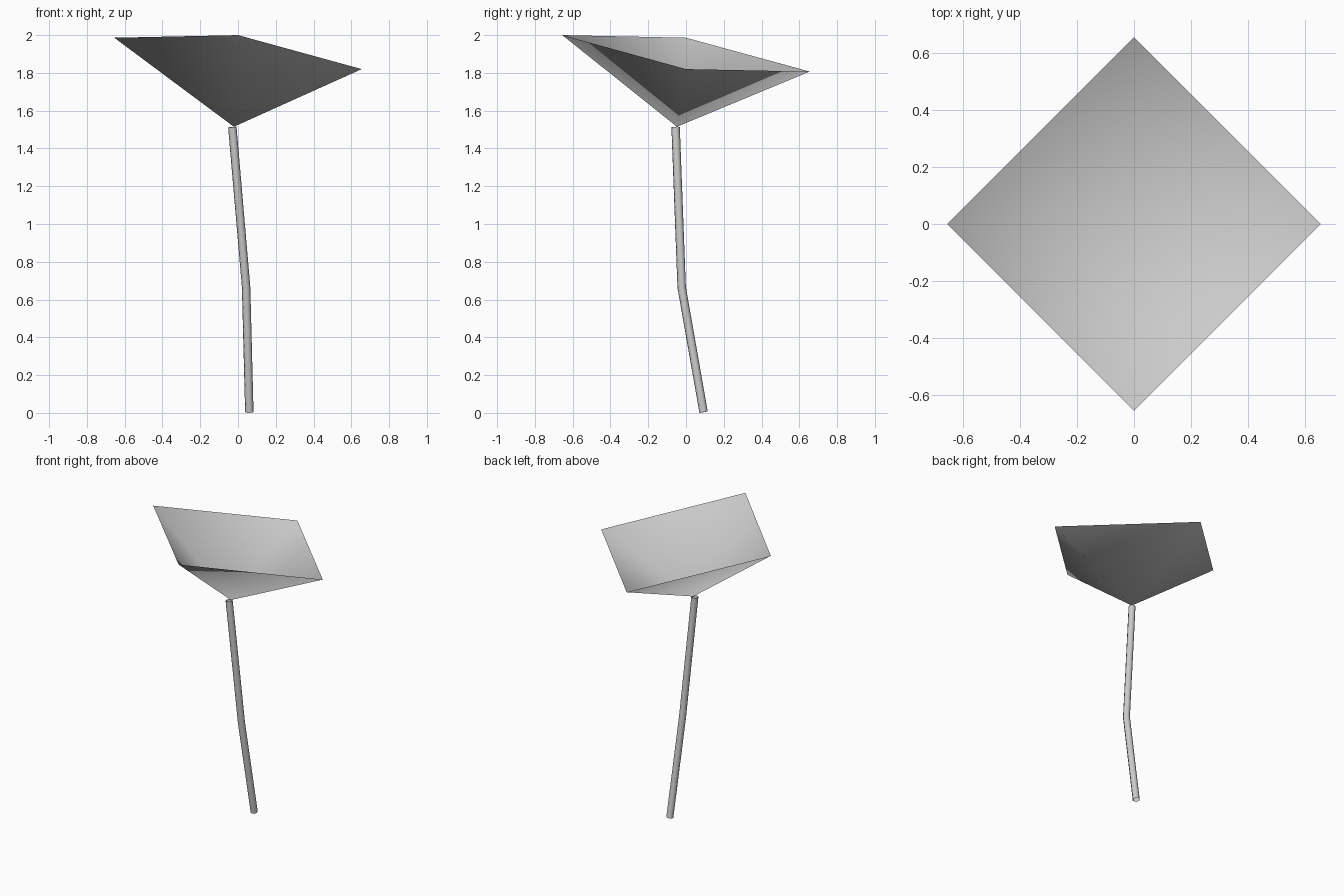
import bpy

if "Cube" in bpy.data.objects:
    bpy.data.objects.remove(bpy.data.objects["Cube"])

# One plain grey for the whole model
grey = bpy.data.materials.new("light grey")
grey.diffuse_color = (0.6, 0.6, 0.6, 1.0)
grey.use_nodes = True
grey.node_tree.nodes["Principled BSDF"].inputs["Base Color"].default_value = grey.diffuse_color

# Cup: open four-sided pyramid sheet with a tilted square rim
rim = [(0, -0.655, 2.0), (0.655, 0, 1.82), (0, 0.655, 1.807), (-0.655, 0, 1.986)]
apex = (-0.022, -0.048, 1.515)
mesh = bpy.data.meshes.new("cup")
mesh.from_pydata(rim + [apex], [], [((i + 1) % 4, i, 4) for i in range(4)])
mesh.materials.append(grey)
for poly in mesh.polygons:
    poly.use_smooth = True
cup = bpy.data.objects.new("cup", mesh)
bpy.context.collection.objects.link(cup)

# Stem: thin open tube, bent once
path = [(0.06, 0.093, 0.004), (0.043, -0.023, 0.665), (-0.03, -0.055, 1.513)]
curve = bpy.data.curves.new("stem", "CURVE")
curve.dimensions = "3D"
curve.bevel_depth = 0.0225
curve.bevel_resolution = 2
curve.use_fill_caps = False
spline = curve.splines.new("POLY")
spline.points.add(len(path) - 1)
for point, co in zip(spline.points, path):
    point.co = (*co, 1)
spline.use_smooth = True
curve.materials.append(grey)
stem = bpy.data.objects.new("stem", curve)
bpy.context.collection.objects.link(stem)

# Turn the stem into a mesh
bpy.context.view_layer.objects.active = stem
stem.select_set(True)
bpy.ops.object.convert(target="MESH")
